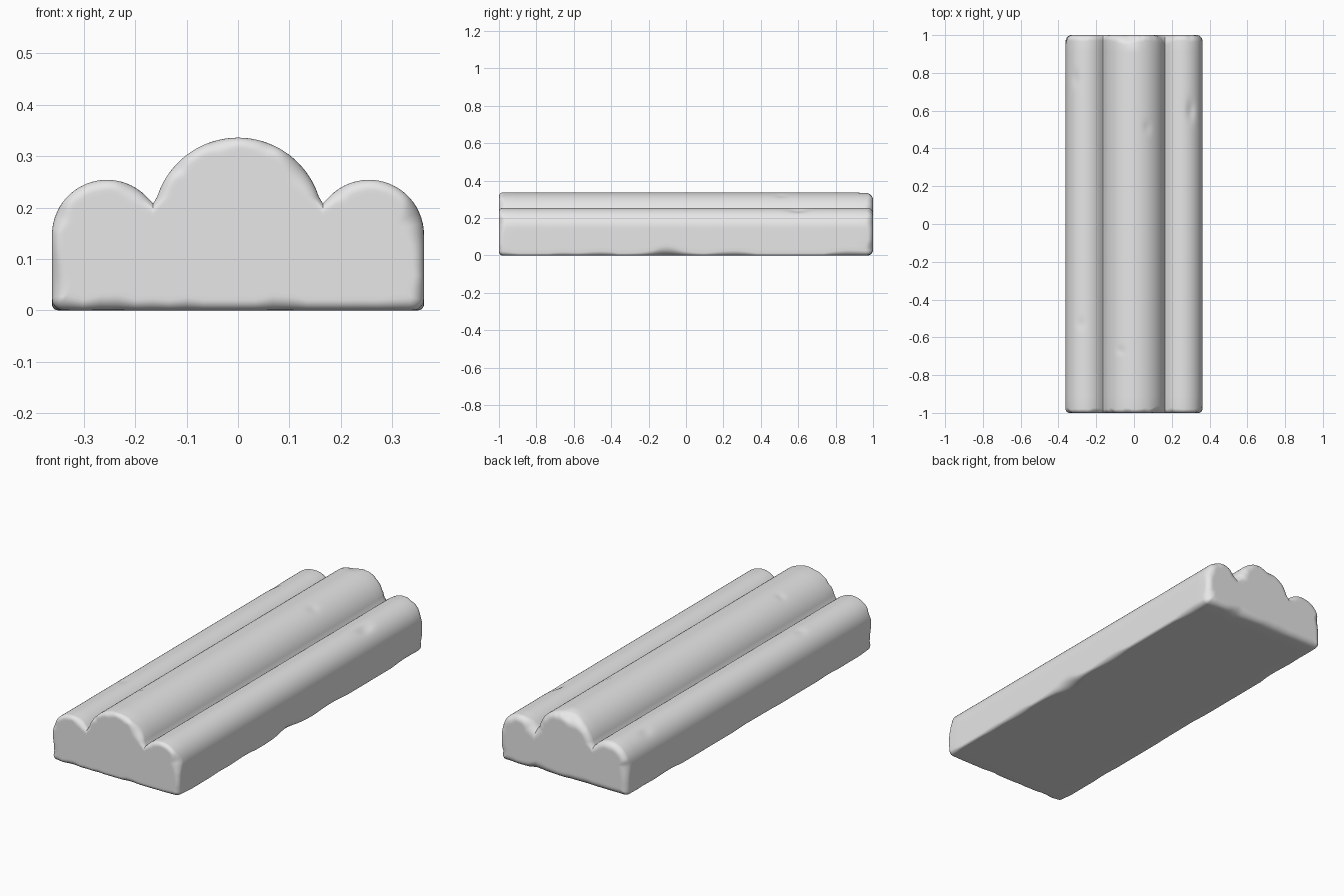
import bpy
import bmesh
from math import sin, cos, pi, radians, exp
from mathutils import Vector, noise

cube = bpy.data.objects.get("Cube")
if cube:
    bpy.data.objects.remove(cube, do_unlink=True)

HALF_W, HALF_L = 0.362, 1.0
SIDE_X, SIDE_Z, SIDE_R = 0.255, 0.147, 0.107     # small outer rolls
MID_Z, MID_R = 0.171, 0.165                      # large middle roll


def steps(kind, n, first=0):
    return [(kind, i / n) for i in range(first, n + 1)]


# Half of the cross-section, from bottom centre round to top centre
half = (steps("base", 10) + steps("corner", 5, 1) + steps("wall", 6, 1)
        + steps("side_roll", 22, 1) + [("groove", 0)] + steps("mid_roll", 22))
slots = [(k, t, 1) for k, t in half] + [(k, t, -1) for k, t in half[-2:0:-1]]


def place(slot, inset, chip):
    """Cross-section point, shrunk by inset, with a worn bottom corner."""
    kind, t, side = slot
    c = max(chip - inset, 0.004)
    w = HALF_W - inset
    if kind == "base":
        x, z = t * (w - c), inset
    elif kind == "corner":
        a = t * pi / 2
        x, z = w - c + c * sin(a), inset + c - c * cos(a)
    elif kind == "wall":
        low = inset + c
        x, z = w, low + t * (SIDE_Z - low)
    elif kind == "side_roll":
        a, r = radians(135) * t, SIDE_R - inset
        x, z = SIDE_X + r * cos(a), SIDE_Z + r * sin(a)
    elif kind == "groove":
        x, z = 0.165, 0.208 - inset
    else:
        a, r = radians(18 + 72 * t), MID_R - inset
        x, z = r * cos(a), MID_Z + r * sin(a)
    return x * side, z


def rough(x, y, z):
    return max(0.0, noise.noise(Vector((x, y, z))))


def corner_wear(y, side):
    wear = 0.012 + 0.03 * rough(y * 5, side * 4.3, 1.7)
    if side > 0:
        wear += 0.03 * exp(-((y + 0.1) / 0.1) ** 2)
    return wear + 0.015 * max(0.0, abs(y) - 0.9) * 10


def end_wear(slot, end):
    """Rounding of the end edge, larger where it is chipped."""
    x, z = place(slot, 0, 0.012)
    broad = rough(x * 9 + 3, z * 9, end * 5.2)
    fine = rough(x * 28, z * 28, end * 2.6)
    base = 0.03 if end > 0 else 0.02
    return base + 0.035 * broad + 0.012 * fine


# Shallow knocks in the top: x, y, depth, width, length
KNOCKS = [(0.30, 0.60, 0.010, 0.02, 0.05), (0.07, 0.51, 0.004, 0.02, 0.03),
          (-0.28, -0.53, 0.004, 0.02, 0.03), (-0.07, -0.67, 0.004, 0.02, 0.02),
          (-0.31, 0.77, 0.005, 0.02, 0.04), (-0.02, 0.98, 0.012, 0.03, 0.02)]


def knocked(x, y, z):
    if z > 0.15:
        for kx, ky, depth, wx, ly in KNOCKS:
            z -= depth * exp(-((x - kx) / wx) ** 2 - ((y - ky) / ly) ** 2)
    return x, y, z


bm = bmesh.new()


def add_ring(y_of, inset_of):
    ring = []
    for slot in slots:
        y = y_of(slot)
        x, z = place(slot, inset_of(slot), corner_wear(y, slot[2]))
        ring.append(bm.verts.new(knocked(x, y, z)))
    return ring


def end_rings(end):
    """Rounded edge rings, from the long surface to the end face."""
    rings = []
    for i in range(8):
        a = i / 7 * pi / 2
        rings.append(add_ring(
            lambda s: end * (HALF_L - end_wear(s, end) * (1 - sin(a))),
            lambda s: end_wear(s, end) * (1 - cos(a))))
    rings.append(add_ring(lambda s: end * HALF_L,
                          lambda s: end_wear(s, end) + 0.008))
    return rings


# Long body between the two worn ends
COUNT = 150
body = []
for i in range(COUNT + 1):
    y = -0.91 + 1.82 * i / COUNT
    body.append(add_ring(lambda s: y, lambda s: 0))
rings = end_rings(-1)[::-1] + body + end_rings(1)

for a, b in zip(rings, rings[1:]):
    for i in range(len(slots)):
        j = (i + 1) % len(slots)
        bm.faces.new((a[i], a[j], b[j], b[i]))
caps = [bm.faces.new(rings[0]), bm.faces.new(rings[-1])]
bmesh.ops.triangulate(bm, faces=caps)
bmesh.ops.recalc_face_normals(bm, faces=bm.faces[:])

mesh = bpy.data.meshes.new("stone_moulding")
bm.to_mesh(mesh)
bm.free()
moulding = bpy.data.objects.new("stone_moulding", mesh)
bpy.context.scene.collection.objects.link(moulding)

# Plain stone colour
stone = bpy.data.materials.new("pale grey stone")
stone.use_nodes = True
grey = (0.8, 0.8, 0.8, 1)
stone.diffuse_color = grey
stone.node_tree.nodes["Principled BSDF"].inputs["Base Color"].default_value = grey
mesh.materials.append(stone)

bpy.ops.object.select_all(action="DESELECT")
moulding.select_set(True)
bpy.context.view_layer.objects.active = moulding
bpy.ops.object.shade_smooth_by_angle(angle=radians(40))
